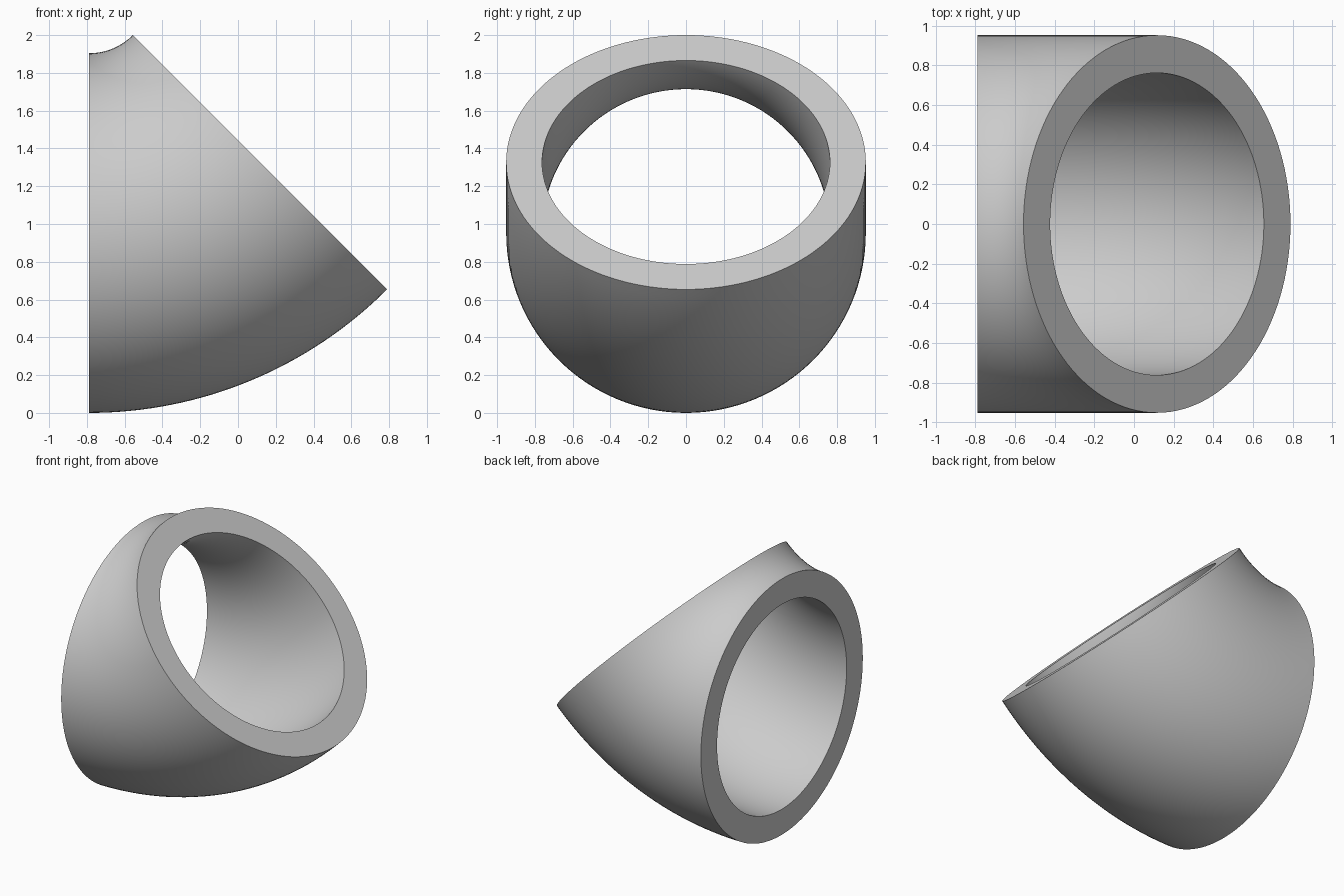
import bpy
import bmesh
from math import cos, sin, pi, radians

if "Cube" in bpy.data.objects:
    bpy.data.objects.remove(bpy.data.objects["Cube"])

OUTER, INNER = 0.952, 0.762      # pipe radii
BEND = 1.28                      # bend radius of the centre line
SWEEP = radians(45)
SIDES, STEPS = 128, 32
PIVOT_Z = BEND + OUTER           # bend axis runs along y at this height
START_X = -0.5 * PIVOT_Z * sin(SWEEP)

# Plain grey material
grey = bpy.data.materials.new("plain grey")
grey.use_nodes = True
colour = (0.6, 0.6, 0.6, 1)
grey.diffuse_color = colour
grey.node_tree.nodes["Principled BSDF"].inputs["Base Color"].default_value = colour

bm = bmesh.new()


def ring(radius, sweep):
    """Circle of vertices on the bend, at one sweep angle."""
    verts = []
    for i in range(SIDES):
        a = 2 * pi * i / SIDES
        reach = BEND + radius * cos(a)
        verts.append(bm.verts.new((START_X + reach * sin(sweep),
                                   radius * sin(a),
                                   PIVOT_Z - reach * cos(sweep))))
    return verts


def join(a, b):
    """Band of quads between two rings."""
    for i in range(SIDES):
        j = (i + 1) % SIDES
        bm.faces.new((a[i], a[j], b[j], b[i]))


# Outer wall, far rim, bore and near rim form one closed loop of rings
angles = [SWEEP * s / STEPS for s in range(STEPS + 1)]
loop = [ring(OUTER, t) for t in angles] + [ring(INNER, t) for t in reversed(angles)]
for k, current in enumerate(loop):
    join(current, loop[(k + 1) % len(loop)])
bmesh.ops.recalc_face_normals(bm, faces=bm.faces)

mesh = bpy.data.meshes.new("pipe_elbow")
bm.to_mesh(mesh)
bm.free()
mesh.materials.append(grey)
elbow = bpy.data.objects.new("pipe_elbow", mesh)
bpy.context.collection.objects.link(elbow)

# Smooth walls with crisp rims
bpy.ops.object.select_all(action='DESELECT')
elbow.select_set(True)
bpy.context.view_layer.objects.active = elbow
bpy.ops.object.shade_smooth_by_angle(angle=radians(30))
